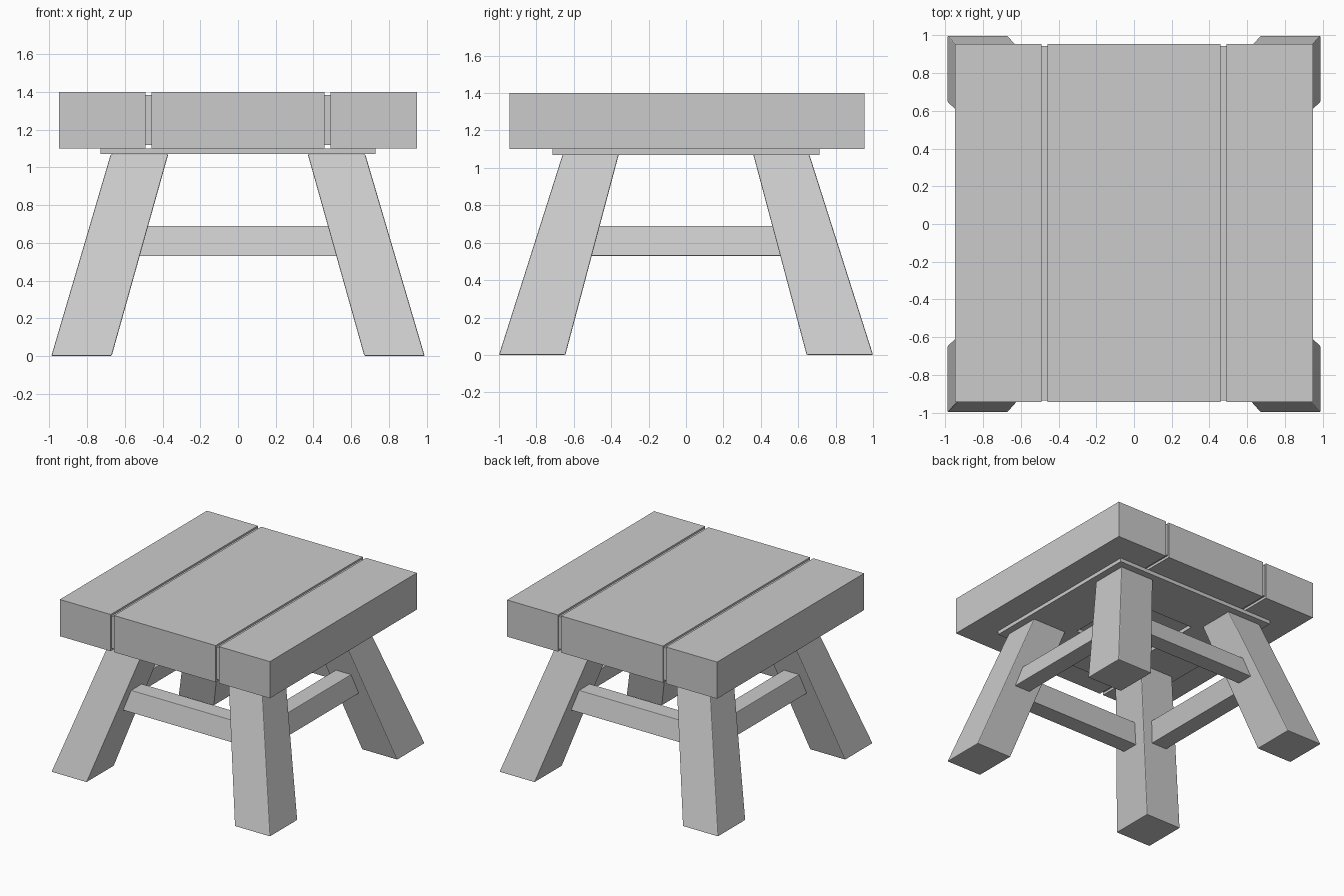
import bpy, bmesh

if "Cube" in bpy.data.objects:
    bpy.data.objects.remove(bpy.data.objects["Cube"])


def prism(name, low, high, z0, z1, bevel=0.0):
    """Six-sided block from a bottom and a top rectangle (x0, x1, y0, y1)."""
    bm = bmesh.new()
    rings = []
    for (x0, x1, y0, y1), z in ((low, z0), (high, z1)):
        corners = ((x0, y0), (x1, y0), (x1, y1), (x0, y1))
        rings.append([bm.verts.new((x, y, z)) for x, y in corners])
    a, b = rings
    bm.faces.new(a[::-1])
    bm.faces.new(b)
    for i in range(4):
        j = (i + 1) % 4
        bm.faces.new((a[i], a[j], b[j], b[i]))
    bmesh.ops.recalc_face_normals(bm, faces=bm.faces)
    mesh = bpy.data.meshes.new(name)
    bm.to_mesh(mesh)
    bm.free()
    obj = bpy.data.objects.new(name, mesh)
    bpy.context.collection.objects.link(obj)
    if bevel:
        mod = obj.modifiers.new("Soft edges", 'BEVEL')
        mod.width = bevel
        mod.segments = 2
    return obj


def box(name, x0, x1, y0, y1, z0, z1, bevel=0.0):
    rect = (x0, x1, y0, y1)
    return prism(name, rect, rect, z0, z1, bevel)


def mirror(obj, x=False, y=False):
    mod = obj.modifiers.new("Mirror", 'MIRROR')
    mod.use_axis = (x, y, False)
    mod.use_mirror_merge = False


# Seat planks
box("seat_middle_plank", -0.46, 0.46, -0.945, 0.955, 1.10, 1.40)
mirror(box("seat_side_planks", 0.49, 0.95, -0.945, 0.955, 1.10, 1.40), x=True)

# Recessed strips between planks
mirror(box("seat_gap_strips", 0.46, 0.49, -0.935, 0.945, 1.12, 1.385), x=True)

# Thin open frame under the seat
mirror(box("under_frame_sides", 0.31, 0.73, -0.715, 0.715, 1.07, 1.10), x=True)
mirror(box("under_frame_ends", -0.31, 0.31, 0.30, 0.715, 1.07, 1.10), y=True)

# Splayed legs
leg = prism("legs", (0.67, 0.99, 0.645, 1.0), (0.37, 0.675, 0.36, 0.66),
            0.0, 1.07, 0.006)
mirror(leg, x=True, y=True)

# Stretchers, leaning with the legs
front = prism("front_back_stretchers", (-0.53, 0.53, 0.60, 0.74),
              (-0.485, 0.485, 0.56, 0.70), 0.53, 0.69, 0.004)
mirror(front, y=True)
side = prism("side_stretchers", (0.60, 0.74, -0.515, 0.515),
             (0.56, 0.70, -0.472, 0.472), 0.53, 0.69, 0.004)
mirror(side, x=True)
